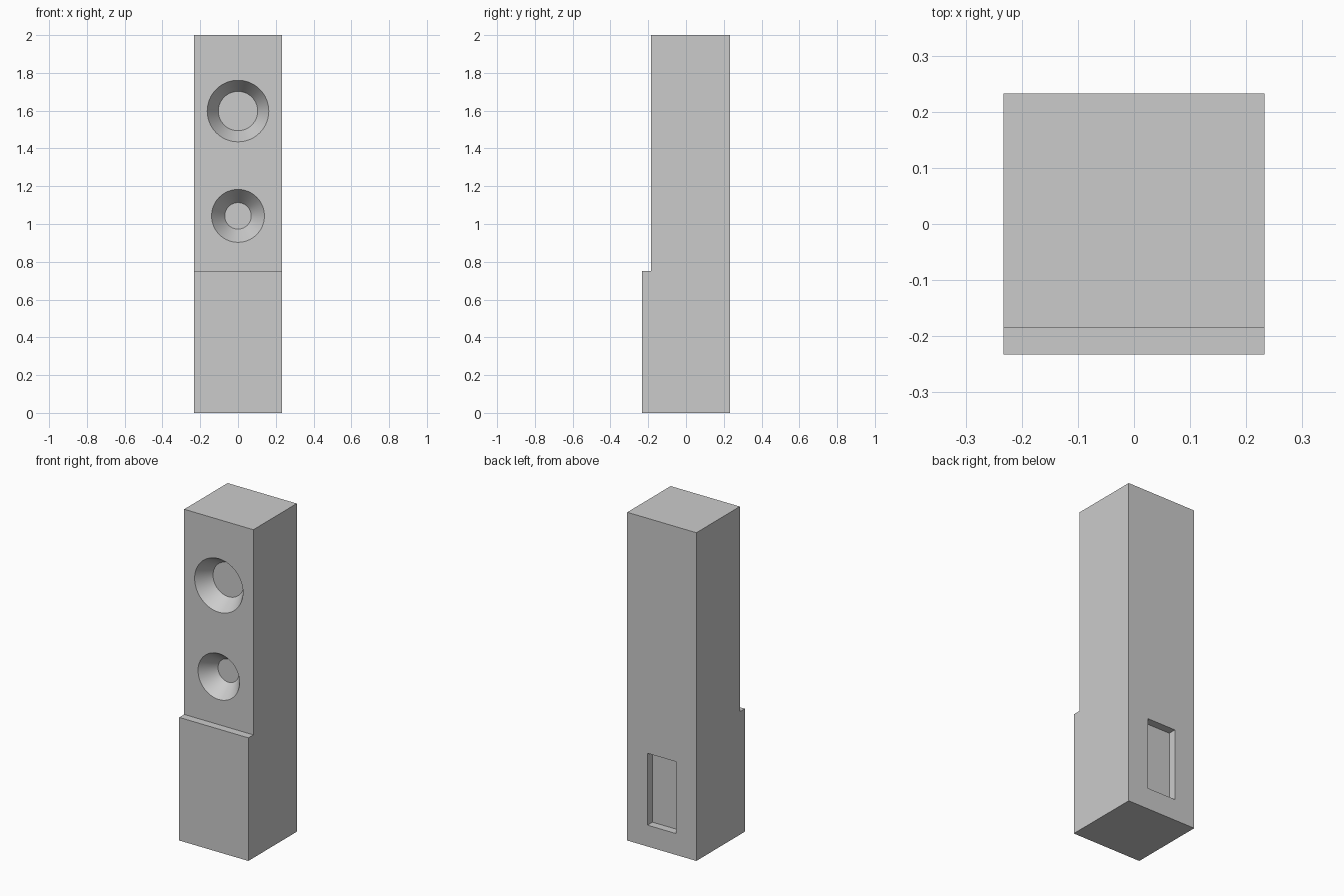
import bpy, bmesh, math
from mathutils import Matrix

if "Cube" in bpy.data.objects:
    bpy.data.objects.remove(bpy.data.objects["Cube"])

HALF = 0.233      # half width of the square post
FACE = -0.185     # recessed upper front face
STEP_Z = 0.75
TOP = 2.0


def make_object(name, bm):
    bmesh.ops.recalc_face_normals(bm, faces=bm.faces)
    mesh = bpy.data.meshes.new(name)
    bm.to_mesh(mesh)
    bm.free()
    obj = bpy.data.objects.new(name, mesh)
    bpy.context.collection.objects.link(obj)
    return obj


def cone_cutter(name, z, r_outer, r_inner, depth):
    # Extends a little past the face along the same slope
    over = 0.02
    r_start = r_outer + (r_outer - r_inner) * over / depth
    bm = bmesh.new()
    mat = (Matrix.Translation((0, FACE + (depth - over) / 2, z))
           @ Matrix.Rotation(-math.pi / 2, 4, 'X'))
    bmesh.ops.create_cone(bm, cap_ends=True, segments=64, radius1=r_start,
                          radius2=r_inner, depth=depth + over, matrix=mat)
    return make_object(name, bm)


def box_cutter(name, lo, hi):
    size = [b - a for a, b in zip(lo, hi)]
    mid = [(a + b) / 2 for a, b in zip(lo, hi)]
    bm = bmesh.new()
    bmesh.ops.create_cube(bm, size=1, matrix=Matrix.Translation(mid)
                          @ Matrix.Diagonal((*size, 1)))
    return make_object(name, bm)


# Post: stepped side profile extruded across x
profile = [(-HALF, 0), (HALF, 0), (HALF, TOP), (FACE, TOP),
           (FACE, STEP_Z), (-HALF, STEP_Z)]
bm = bmesh.new()
side = bm.faces.new([bm.verts.new((-HALF, y, z)) for y, z in profile])
ext = bmesh.ops.extrude_face_region(bm, geom=[side], use_keep_orig=True)
bmesh.ops.translate(bm, vec=(2 * HALF, 0, 0),
                    verts=[v for v in ext["geom"] if isinstance(v, bmesh.types.BMVert)])
post = make_object("stepped_post", bm)

# Two conical sockets in front, one rectangular slot in the back
cutters = [
    cone_cutter("upper_socket_cutter", 1.598, 0.163, 0.104, 0.093),
    cone_cutter("lower_socket_cutter", 1.043, 0.14, 0.07, 0.093),
    box_cutter("back_slot_cutter", (-0.096, HALF - 0.048, 0.13),
               (0.096, HALF + 0.05, 0.568)),
]

bpy.context.view_layer.objects.active = post
post.select_set(True)
for cutter in cutters:
    mod = post.modifiers.new(cutter.name, 'BOOLEAN')
    mod.operation = 'DIFFERENCE'
    mod.solver = 'EXACT'
    mod.object = cutter
    bpy.ops.object.modifier_apply(modifier=mod.name)
    bpy.data.objects.remove(cutter, do_unlink=True)

# Smooth cone walls, sharp rims and corners
bpy.ops.object.shade_smooth_by_angle(angle=math.radians(25))
